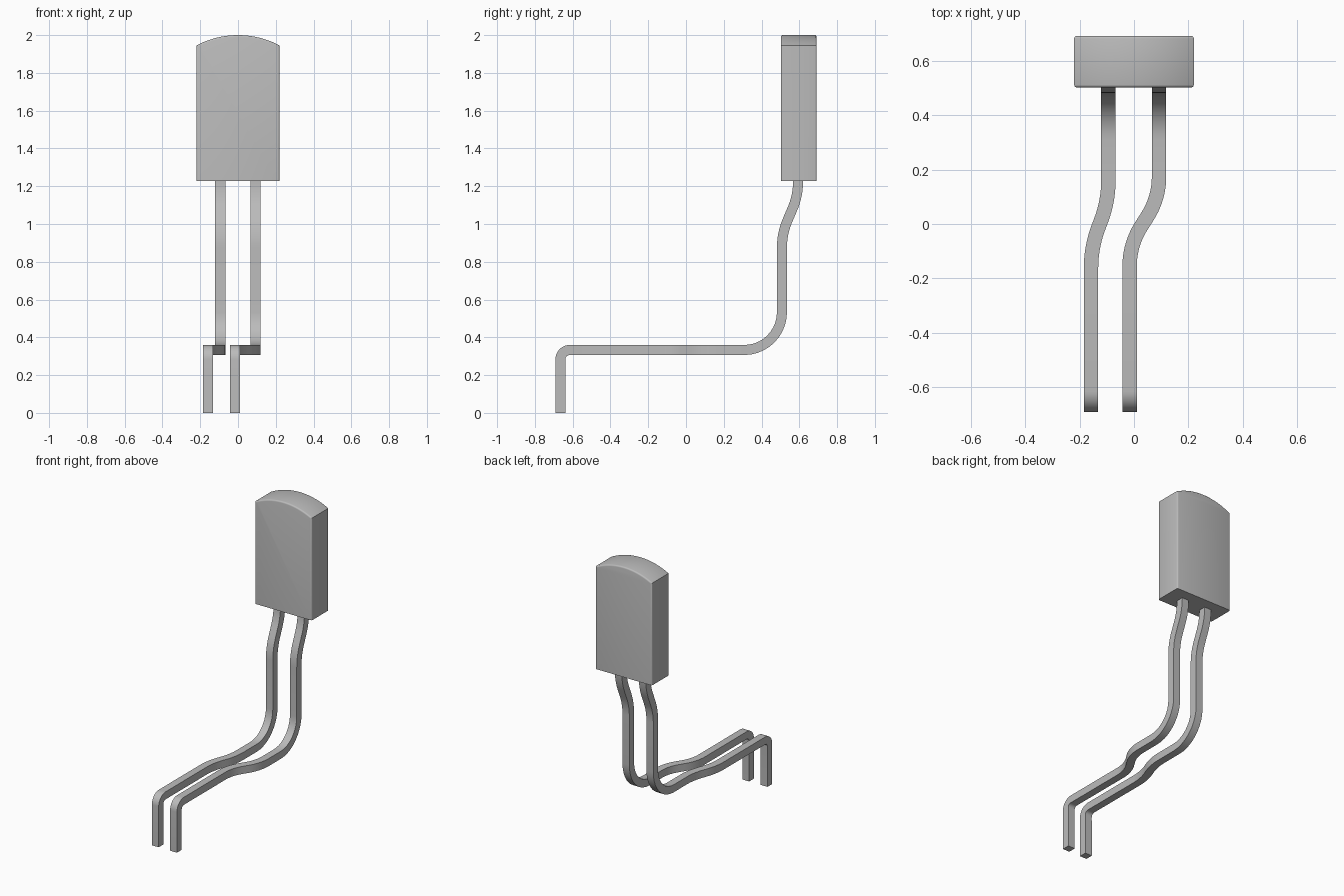
import bpy, bmesh, math
from mathutils import Vector

if "Cube" in bpy.data.objects:
    bpy.data.objects.remove(bpy.data.objects["Cube"], do_unlink=True)

grey = bpy.data.materials.new("plain grey")
grey.use_nodes = True
colour = (0.5, 0.5, 0.5, 1)
grey.diffuse_color = colour
grey.node_tree.nodes["Principled BSDF"].inputs["Base Color"].default_value = colour


def finish(bm, name):
    bmesh.ops.recalc_face_normals(bm, faces=bm.faces)
    mesh = bpy.data.meshes.new(name)
    bm.to_mesh(mesh)
    bm.free()
    mesh.materials.append(grey)
    obj = bpy.data.objects.new(name, mesh)
    bpy.context.collection.objects.link(obj)
    bpy.ops.object.select_all(action="DESELECT")
    obj.select_set(True)
    bpy.context.view_layer.objects.active = obj
    bpy.ops.object.shade_smooth_by_angle(angle=math.radians(35))
    return obj


def rounded_path(corners, steps=10):
    """Replace each inner corner (point, radius) with a tangent arc."""
    path = [corners[0][0]]
    for (a, _), (b, radius), (c, _) in zip(corners, corners[1:], corners[2:]):
        u, v = (a - b).normalized(), (c - b).normalized()
        half = u.angle(v) / 2
        centre = b + (u + v).normalized() * radius / math.sin(half)
        reach = radius / math.tan(half)
        start, end = b + u * reach - centre, b + v * reach - centre
        sweep = start.angle(end)
        for i in range(steps + 1):
            t = i / steps
            path.append(centre + (start * math.sin((1 - t) * sweep)
                                  + end * math.sin(t * sweep)) / math.sin(sweep))
    path.append(corners[-1][0])
    return path


def square_tube(name, path, width):
    bm = bmesh.new()
    rings = []
    for i, p in enumerate(path):
        before = (p - path[i - 1]).normalized() if i else Vector()
        after = (path[i + 1] - p).normalized() if i + 1 < len(path) else Vector()
        along = (before + after).normalized()
        side = Vector((1, 0, 0))
        side = (side - along * side.dot(along)).normalized() * width / 2
        up = along.cross(side)
        rings.append([bm.verts.new(p + side * s + up * u)
                      for s, u in ((-1, -1), (1, -1), (1, 1), (-1, 1))])
    for r, q in zip(rings, rings[1:]):
        for k in range(4):
            bm.faces.new((r[k], r[(k + 1) % 4], q[(k + 1) % 4], q[k]))
    bm.faces.new(rings[0])
    bm.faces.new(rings[-1])
    return finish(bm, name)


# Body: slab with an arched top, softened on its front and back outlines
half_w, front, back, bottom, shoulder, top = 0.22, 0.502, 0.692, 1.228, 1.945, 2.0
rise = top - shoulder
arc_r = (half_w ** 2 + rise ** 2) / (2 * rise)
spread = math.asin(half_w / arc_r)
outline = [(-half_w, bottom), (half_w, bottom)]
for i in range(25):
    a = spread * (1 - i / 12)
    outline.append((arc_r * math.sin(a), top - arc_r + arc_r * math.cos(a)))
bm = bmesh.new()
face = bm.faces.new([bm.verts.new((x, front, z)) for x, z in outline])
moved = bmesh.ops.extrude_face_region(bm, geom=[face], use_keep_orig=True)["geom"]
bmesh.ops.translate(bm, vec=(0, back - front, 0),
                    verts=[g for g in moved if isinstance(g, bmesh.types.BMVert)])
rim = [e for e in bm.edges
       if abs(e.verts[0].co.y - e.verts[1].co.y) < 0.001
       and max(v.co.z for v in e.verts) > bottom + 0.01]
bmesh.ops.bevel(bm, geom=rim, offset=0.01, segments=3, profile=0.5, affect="EDGES")
finish(bm, "body")

# Legs: square wires with a kink, a long bend, a sideways jog and a foot
for name, x_back, x_front, jog_y, jog_r in (("left_leg", 0.092, -0.016, 0.01, 0.27),
                                            ("right_leg", -0.094, -0.158, 0.0, 0.42)):
    corners = [((x_back, 0.593, 1.24), 0), ((x_back, 0.593, 1.15), 0.36),
               ((x_back, 0.508, 0.95), 0.36), ((x_back, 0.508, 0.333), 0.2),
               ((x_back, jog_y + 0.085, 0.333), jog_r),
               ((x_front, jog_y - 0.085, 0.333), jog_r),
               ((x_front, -0.665, 0.333), 0.05), ((x_front, -0.665, 0), 0)]
    square_tube(name, rounded_path([(Vector(p), r) for p, r in corners]), 0.053)
